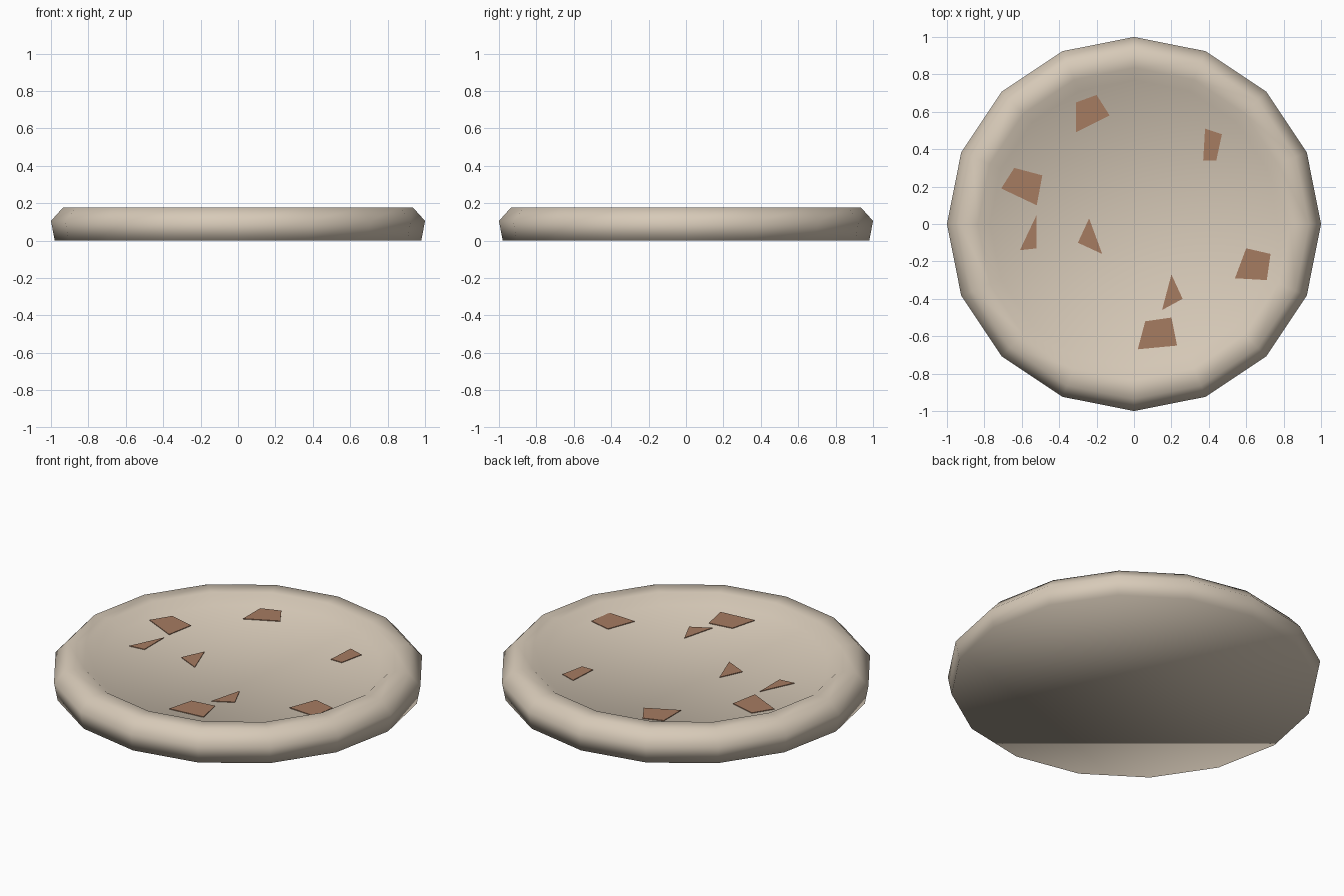
import bpy, bmesh, math

if "Cube" in bpy.data.objects:
    bpy.data.objects.remove(bpy.data.objects["Cube"])

def material(name, rgb):
    m = bpy.data.materials.new(name)
    m.diffuse_color = (*rgb, 1)
    m.use_nodes = True
    m.node_tree.nodes["Principled BSDF"].inputs["Base Color"].default_value = m.diffuse_color
    return m

def make_object(name, bm, mat):
    bmesh.ops.recalc_face_normals(bm, faces=bm.faces)
    me = bpy.data.meshes.new(name)
    bm.to_mesh(me)
    bm.free()
    me.materials.append(mat)
    ob = bpy.data.objects.new(name, me)
    bpy.context.collection.objects.link(ob)
    return ob

dough = material("pale dough", (0.68, 0.59, 0.48))
brown = material("baked brown", (0.38, 0.2, 0.12))

# Crust base: 16-sided lathe with a raised rounded rim
SIDES = 16
FLOOR = 0.13
profile = [(0.98, 0), (1.0, 0.105), (0.935, 0.177), (0.835, 0.177), (0.77, FLOOR)]
bm = bmesh.new()
rings = []
for r, z in profile:
    rings.append([bm.verts.new((r * math.cos(2 * math.pi * i / SIDES),
                                r * math.sin(2 * math.pi * i / SIDES), z))
                  for i in range(SIDES)])
for a, b in zip(rings, rings[1:]):
    for i in range(SIDES):
        j = (i + 1) % SIDES
        bm.faces.new((a[i], a[j], b[j], b[i]))
bm.faces.new(rings[0][::-1])
bm.faces.new(rings[-1])
for f in bm.faces:
    f.smooth = True
make_object("crust", bm, dough)

# Baked spots: thin irregular plates on the floor
spots = [
    [(-.31, .49), (-.13, .58), (-.20, .69), (-.31, .65)],
    [(-.52, .10), (-.49, .26), (-.64, .30), (-.71, .19)],
    [(-.61, -.14), (-.52, -.13), (-.52, .05)],
    [(-.30, -.10), (-.17, -.16), (-.24, .03)],
    [(.37, .34), (.44, .34), (.47, .48), (.38, .51)],
    [(.54, -.29), (.71, -.30), (.73, -.16), (.60, -.13)],
    [(.15, -.46), (.26, -.40), (.20, -.27)],
    [(.02, -.67), (.23, -.65), (.20, -.50), (.06, -.52)],
]
bm = bmesh.new()
for pts in spots:
    face = bm.faces.new([bm.verts.new((x, y, FLOOR - 0.002)) for x, y in pts])
    top = bmesh.ops.extrude_face_region(bm, geom=[face])["geom"]
    bmesh.ops.translate(bm, vec=(0, 0, 0.006),
                        verts=[v for v in top if isinstance(v, bmesh.types.BMVert)])
make_object("baked_spots", bm, brown)
